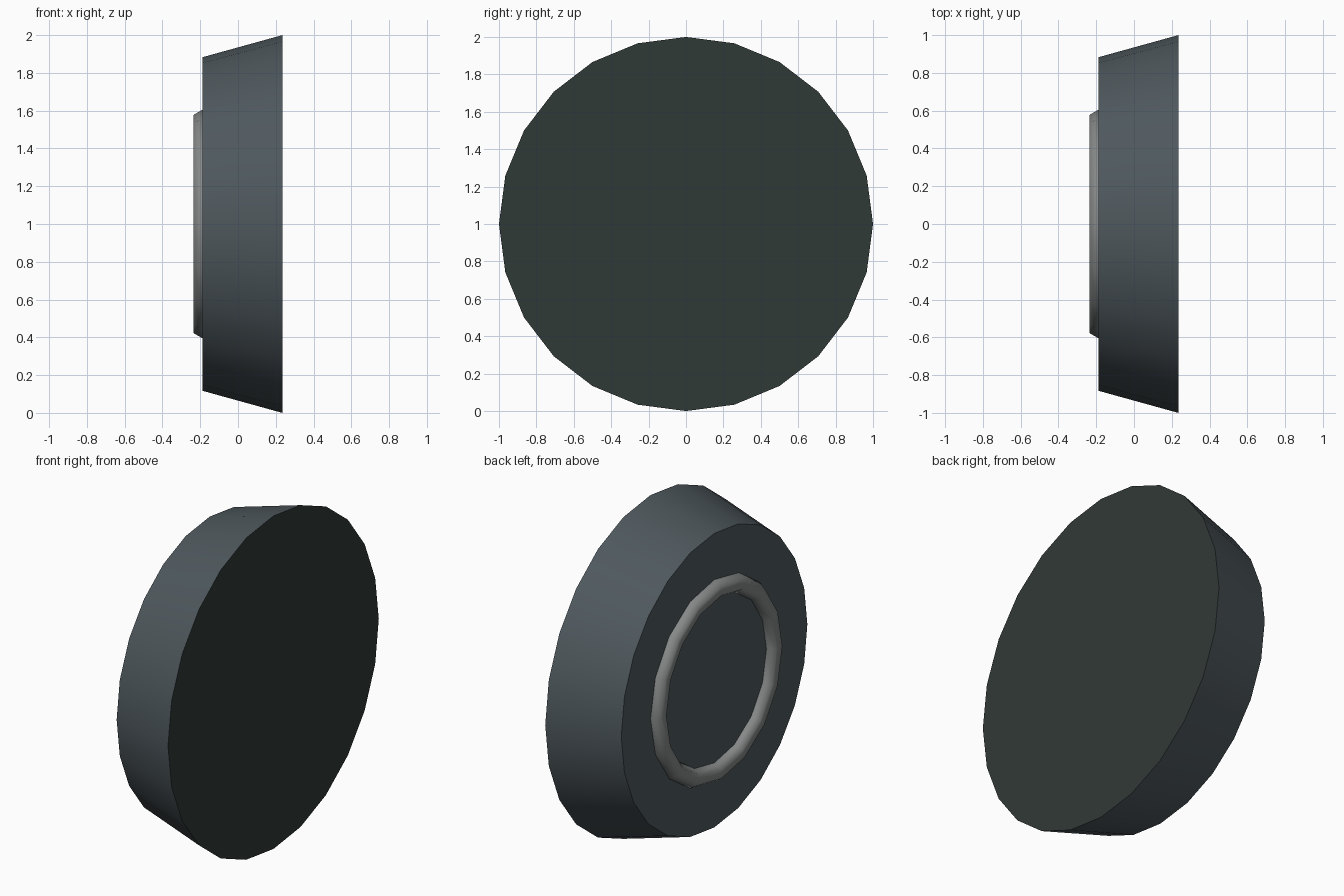
import bpy
import math

cube = bpy.data.objects.get("Cube")
if cube:
    bpy.data.objects.remove(cube, do_unlink=True)


def make_material(name, colour):
    mat = bpy.data.materials.new(name)
    mat.use_nodes = True
    mat.diffuse_color = (*colour, 1)
    bsdf = next(n for n in mat.node_tree.nodes if n.type == "BSDF_PRINCIPLED")
    bsdf.inputs["Base Color"].default_value = (*colour, 1)
    return mat


slate = make_material("slate_grey", (0.077, 0.098, 0.110))
dark_green = make_material("dark_green_grey", (0.030, 0.041, 0.038))
light_grey = make_material("light_grey", (0.24, 0.25, 0.25))

SIDEWAYS = (0, math.pi / 2, 0)  # local z points along +x
BACK_X, FACE_X = -0.188, 0.235

# Tapered disc body, wide end toward +x
bpy.ops.mesh.primitive_cone_add(
    vertices=24, radius1=0.883, radius2=1, depth=FACE_X - BACK_X,
    location=((FACE_X + BACK_X) / 2, 0, 1), rotation=SIDEWAYS)
body = bpy.context.object
body.name = "tapered_disc"
body.data.materials.append(slate)
body.data.materials.append(dark_green)
for face in body.data.polygons:
    face.material_index = 1 if face.normal.z > 0.9 else 0
bpy.ops.object.shade_smooth_by_angle(angle=math.radians(40))

# Raised ring half sunk into the narrow end
bpy.ops.mesh.primitive_torus_add(
    major_segments=16, minor_segments=6, major_radius=0.55, minor_radius=0.055,
    location=(BACK_X, 0, 1), rotation=SIDEWAYS)
ring = bpy.context.object
ring.name = "raised_ring"
ring.data.materials.append(light_grey)
bpy.ops.object.shade_smooth()
